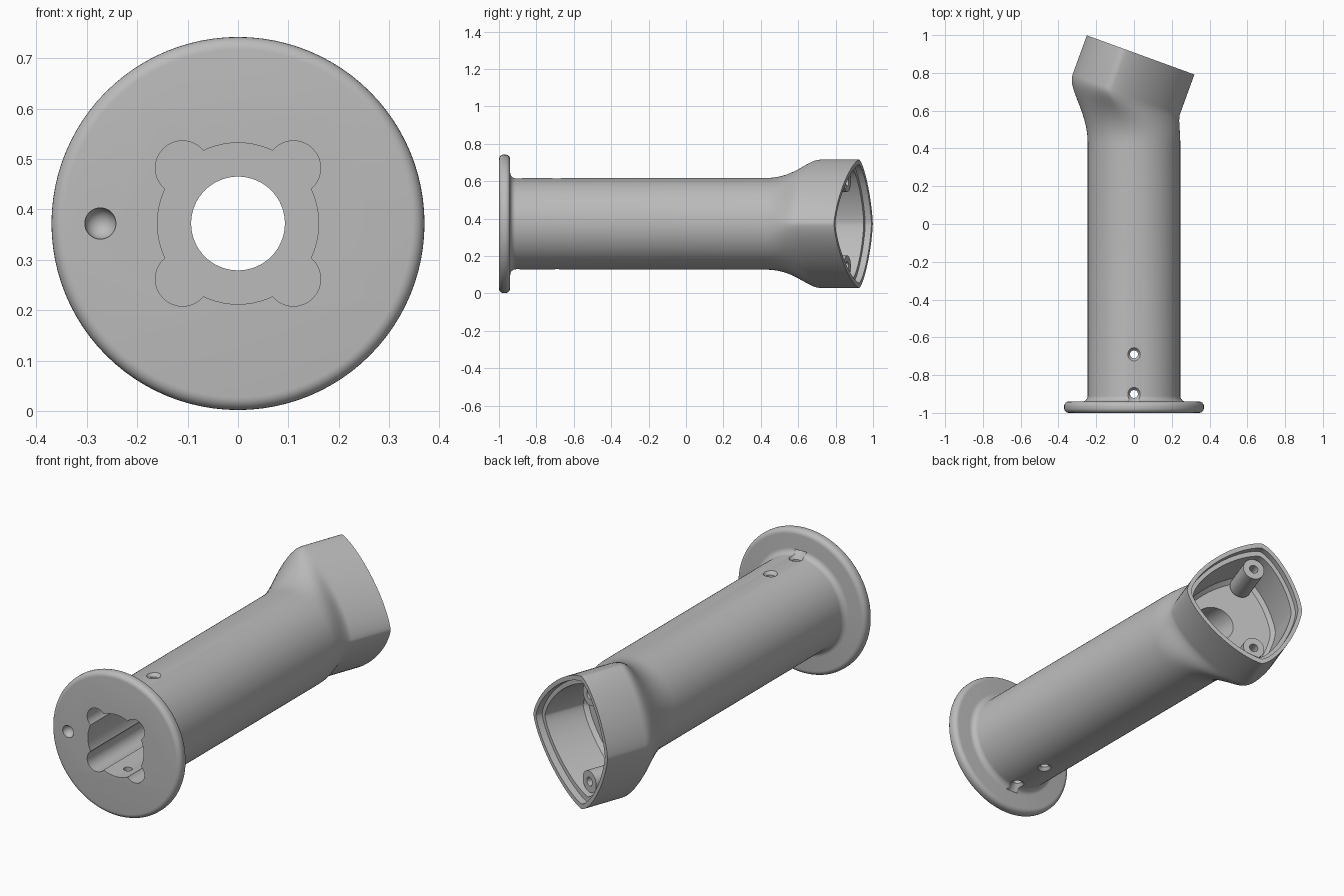
import bpy, bmesh
from math import sin, cos, pi, radians
from mathutils import Vector

cube = bpy.data.objects.get("Cube")
if cube:
    bpy.data.objects.remove(cube, do_unlink=True)

SIDES = 96
AXIS_Z = 0.372
TILT = radians(20)
FACE = Vector((0.035, 0.895, AXIS_Z))           # centre of the angled opening
NORMAL = Vector((sin(TILT), cos(TILT), 0))      # direction it looks
ACROSS = Vector((cos(TILT), -sin(TILT), 0))     # along its width
UP = Vector((0, 0, 1))
TUBE_R = 0.245

grey = bpy.data.materials.new("plain_grey")
grey.use_nodes = True
colour = (0.5, 0.5, 0.5, 1)
grey.diffuse_color = colour
grey.node_tree.nodes["Principled BSDF"].inputs["Base Color"].default_value = colour


def angles(n=SIDES):
    return [2 * pi * i / n for i in range(n)]


def circle(centre, radius, u, v, n=SIDES):
    return [centre + radius * (u * cos(t) + v * sin(t)) for t in angles(n)]


def head_point(t, depth=0, inset=0):
    """Point on the rounded, lopsided diamond outline of the head."""
    power = 2 / 1.45
    c, s = cos(t), sin(t)
    width = 0.393 if c > 0 else 0.213
    a = -0.09 + (width - inset) * abs(c) ** power * (1 if c > 0 else -1)
    b = (0.343 - inset * 1.2) * abs(s) ** power * (1 if s > 0 else -1)
    return FACE + ACROSS * a + UP * b - NORMAL * depth


def head_ring(depth, inset=0):
    return [head_point(t, depth, inset) for t in angles()]


def skin(name, rings):
    """Closed solid through a series of rings."""
    bm = bmesh.new()
    loops = [[bm.verts.new(p) for p in ring] for ring in rings]
    for a, b in zip(loops, loops[1:]):
        for i in range(len(a)):
            j = (i + 1) % len(a)
            bm.faces.new((a[i], a[j], b[j], b[i]))
    bm.faces.new(loops[0])
    bm.faces.new(loops[-1])
    bmesh.ops.recalc_face_normals(bm, faces=bm.faces)
    mesh = bpy.data.meshes.new(name)
    bm.to_mesh(mesh)
    bm.free()
    mesh.materials.append(grey)
    ob = bpy.data.objects.new(name, mesh)
    bpy.context.collection.objects.link(ob)
    return ob


def rod(name, start, end, r1, r2=None, n=32):
    d = (end - start).normalized()
    u = d.orthogonal().normalized()
    v = d.cross(u)
    return skin(name, [circle(start, r1, u, v, n), circle(end, r2 or r1, u, v, n)])


def combine(body, tool, operation="DIFFERENCE"):
    """Apply a boolean and drop the tool."""
    mod = body.modifiers.new("combine", "BOOLEAN")
    mod.operation = operation
    mod.solver = "EXACT"
    mod.object = tool
    bpy.context.view_layer.update()
    graph = bpy.context.evaluated_depsgraph_get()
    mesh = bpy.data.meshes.new_from_object(body.evaluated_get(graph))
    body.modifiers.clear()
    body.data = mesh
    bpy.data.objects.remove(tool, do_unlink=True)


def on_axis(y, x=0, z=0):
    return Vector((x, y, AXIS_Z + z))


# Flange with rounded edge, fillet and straight tube
profile = [(-1, 0.345)]
for y0, start in ((-0.975, -90), (-0.965, 0)):
    for k in range(7):
        a = radians(start + 15 * k)
        profile.append((y0 + 0.025 * sin(a), 0.345 + 0.025 * cos(a)))
for k in range(7):
    a = radians(15 * k)
    profile.append((-0.91 - 0.03 * cos(a), TUBE_R + 0.03 - 0.03 * sin(a)))
profile.append((0.43, TUBE_R))
X = Vector((1, 0, 0))
rings = [circle(on_axis(y), r, X, UP) for y, r in profile[1:]]

# Flared neck from the tube to the angled head
STEPS = 14
for k in range(1, STEPS):
    f = k / STEPS
    ring = []
    for t in angles():
        p0 = on_axis(0.43, TUBE_R * cos(t), TUBE_R * sin(t))
        p3 = head_point(t, 0.22)
        span = (p3 - p0).length
        p1 = p0 + Vector((0, 0.45 * span, 0))
        p2 = p3 - NORMAL * 0.22 * span
        ring.append(p0 * (1 - f) ** 3 + p1 * 3 * f * (1 - f) ** 2
                    + p2 * 3 * f * f * (1 - f) + p3 * f ** 3)
    rings.append(ring)
rings += [head_ring(0.22), head_ring(0)]
body = skin("handle_body", rings)

# Stepped cup in the angled head
combine(body, skin("cup", [head_ring(-0.05, 0.022), head_ring(0.035, 0.022),
                           head_ring(0.035, 0.045), head_ring(0.25, 0.05),
                           head_ring(0.27, 0.07)]))

# Screw bosses in the cup
for side in (-1, 1):
    base = FACE - ACROSS * 0.07 + UP * 0.225 * side
    combine(body, rod("boss", base - NORMAL * 0.255, base - NORMAL * 0.06, 0.055), "UNION")
    combine(body, rod("boss_hole", base - NORMAL * 0.2, base, 0.022))

# Clover-shaped pocket in the front, with a narrower bore behind it
combine(body, rod("pocket", on_axis(-1.1), on_axis(0.35), 0.16, n=64))
for x in (-0.11, 0.11):
    for z in (-0.11, 0.11):
        combine(body, rod("pocket_lobe", on_axis(-1.1, x, z), on_axis(0.35, x, z), 0.054))
combine(body, rod("bore", on_axis(0.3), on_axis(0.72), 0.093, n=64))

# Countersunk cross holes through the tube
for y in (-0.9, -0.69):
    combine(body, rod("cross_hole", on_axis(y, z=-0.4), on_axis(y, z=0.4), 0.021))
    for side in (-1, 1):
        combine(body, rod("countersink", on_axis(y, z=0.228 * side),
                          on_axis(y, z=0.268 * side), 0.021, 0.054))

# Round dimple in the flange
bpy.ops.mesh.primitive_uv_sphere_add(segments=32, ring_count=16, radius=0.031,
                                     location=on_axis(-1, -0.273))
combine(body, bpy.context.object)

# Smooth shading with crisp edges
bpy.ops.object.select_all(action="DESELECT")
body.select_set(True)
bpy.context.view_layer.objects.active = body
bpy.ops.object.shade_smooth_by_angle(angle=radians(30))
